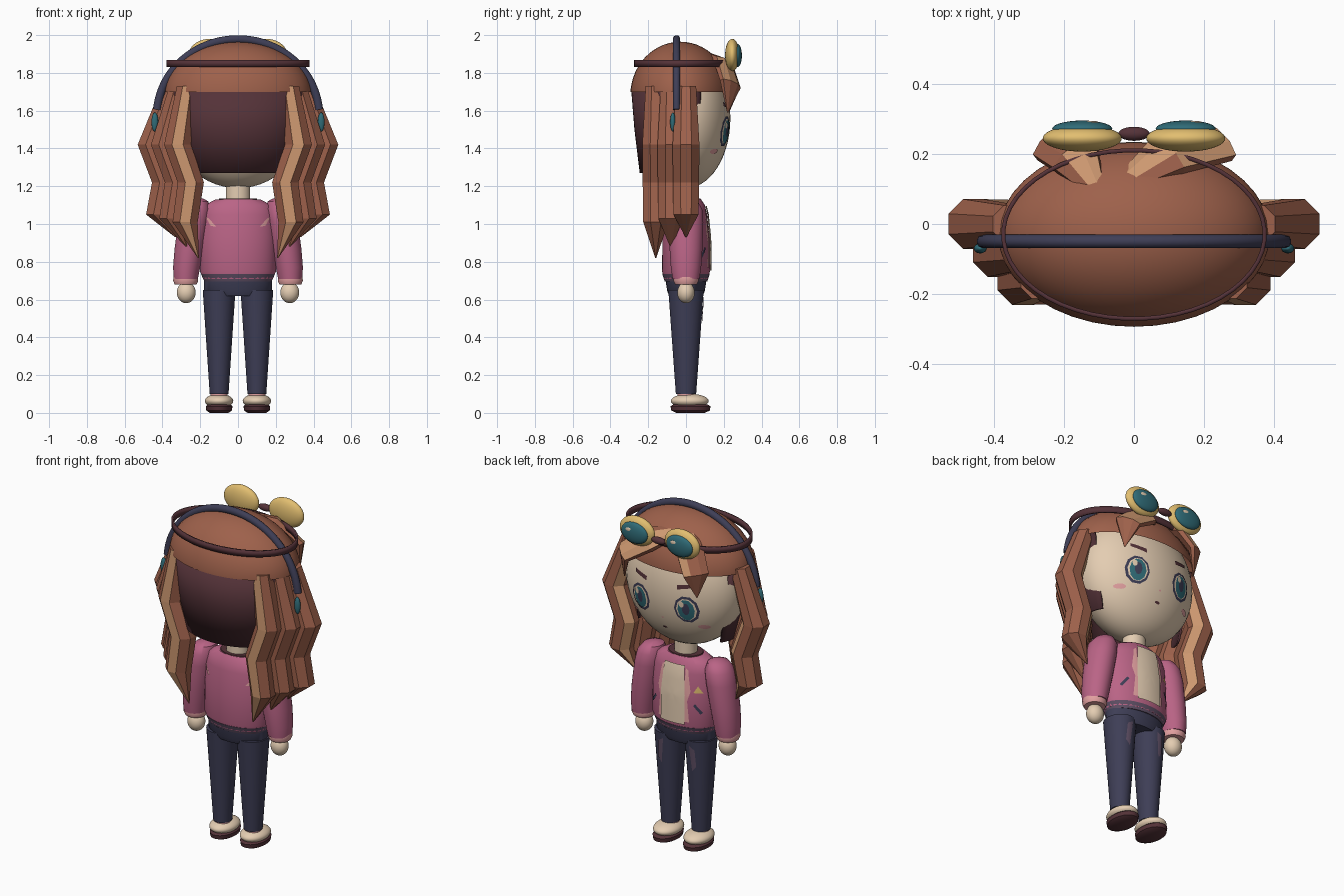
import bpy, bmesh, math
from mathutils import Vector

if "Cube" in bpy.data.objects:
    bpy.data.objects.remove(bpy.data.objects["Cube"])


def material(name, *rgb):
    lin = [((c / 255 + 0.055) / 1.055) ** 2.4 for c in rgb] + [1]
    m = bpy.data.materials.new(name)
    m.use_nodes = True
    m.diffuse_color = lin
    m.node_tree.nodes["Principled BSDF"].inputs["Base Color"].default_value = lin
    return m


SKIN = material("cream skin", 228, 205, 178)
HAIR = material("chestnut", 158, 97, 75)
STREAK = material("light streak", 205, 152, 112)
MAROON = material("dark maroon", 84, 50, 56)
PINK = material("jacket pink", 186, 100, 134)
PALE = material("pale pink", 226, 160, 160)
NAVY = material("navy", 62, 62, 86)
TEAL = material("teal", 48, 108, 120)
GOLD = material("gold", 226, 190, 112)
PLUM = material("dusty plum", 96, 80, 102)


def finish(name, bm, mats, smooth=True):
    me = bpy.data.meshes.new(name)
    bm.to_mesh(me)
    bm.free()
    for m in mats:
        me.materials.append(m)
    ob = bpy.data.objects.new(name, me)
    bpy.context.collection.objects.link(ob)
    if smooth:
        bpy.ops.object.select_all(action='DESELECT')
        bpy.context.view_layer.objects.active = ob
        ob.select_set(True)
        bpy.ops.object.shade_smooth_by_angle(angle=math.radians(40))
    return ob


def skin_rings(name, rings, mats, smooth=True, stripe=None, caps=True):
    """Bridge rings of points; faces turned to the stripe direction get the second material."""
    bm = bmesh.new()
    rows = [[bm.verts.new(p) for p in r] for r in rings]
    n = len(rows[0])
    for a, b in zip(rows, rows[1:]):
        for i in range(n):
            bm.faces.new((a[i], a[(i + 1) % n], b[(i + 1) % n], b[i]))
    if caps:
        bm.faces.new(rows[0])
        bm.faces.new(rows[-1])
    bmesh.ops.recalc_face_normals(bm, faces=bm.faces)
    if stripe:
        for f in bm.faces:
            f.material_index = int(f.normal.dot(Vector(stripe).normalized()) > 0.86)
    return finish(name, bm, mats, smooth)


def loft(name, sections, mats, n=32, **kw):
    """Horizontal ellipses given as x, y, z, rx, ry."""
    ang = [(i + 0.5) * math.tau / n for i in range(n)]
    rings = [[(x + rx * math.cos(a), y + ry * math.sin(a), z) for a in ang]
             for x, y, z, rx, ry in sections]
    return skin_rings(name, rings, mats, **kw)


def sweep(name, path, widths, thick, refs, mats, n=8, **kw):
    path = [Vector(p) for p in path]
    rings = []
    for i, p in enumerate(path):
        t = (path[min(i + 1, len(path) - 1)] - path[max(i - 1, 0)]).normalized()
        u = t.cross(Vector(refs[i])).normalized()
        v = u.cross(t)
        ang = [(k + 0.5) * math.tau / n for k in range(n)]
        rings.append([p + u * widths[i] * math.cos(a) + v * thick[i] * math.sin(a) for a in ang])
    return skin_rings(name, rings, mats, **kw)


def ball(name, loc, radii, mat, cut=None):
    bm = bmesh.new()
    bmesh.ops.create_uvsphere(bm, u_segments=40, v_segments=28, radius=1)
    for v in bm.verts:
        v.co = [c + r * o for c, r, o in zip(loc, radii, v.co)]
    if cut is not None:
        geom = bm.verts[:] + bm.edges[:] + bm.faces[:]
        bmesh.ops.bisect_plane(bm, geom=geom, plane_co=(0, 0, cut), plane_no=(0, 0, 1), clear_inner=True)
    return finish(name, bm, [mat])


def face_y(x, z):
    return 0.235 * math.sqrt(max(0.02, 1 - (x / 0.36) ** 2 - ((z - 1.56) / 0.37) ** 2))


TORSO = [(0.71, 0.185, 0.118), (0.75, 0.202, 0.127), (0.92, 0.2, 0.125),
         (1.05, 0.192, 0.112), (1.1, 0.175, 0.1), (1.13, 0.12, 0.08)]


def torso_y(x, z):
    for (z0, a0, b0), (z1, a1, b1) in zip(TORSO, TORSO[1:]):
        if z <= z1:
            f = (z - z0) / (z1 - z0)
            return (b0 + (b1 - b0) * f) * math.sqrt(max(0, 1 - (x / (a0 + (a1 - a0) * f)) ** 2))
    return 0.08


def leg_y(x, z):
    r = 0.05 + 0.037 * (z - 0.1) / 0.55
    return r * 1.08 * math.sqrt(max(0.05, 1 - ((abs(x) - 0.1) / r) ** 2))


def decal(name, outline, surf, mat, lift=0.004, side=1):
    """Thin patch laid on a surface."""
    pts = [Vector(a).lerp(Vector(b), k / 4) for a, b in zip(outline, outline[1:] + outline[:1])
           for k in range(4)]
    mid = sum(pts, Vector((0, 0))) / len(pts)
    bm = bmesh.new()
    put = lambda q: bm.verts.new((q.x, side * (surf(q.x, q.y) + lift), q.y))
    centre = put(mid)
    rows = [[put(mid.lerp(p, s / 4)) for p in pts] for s in range(1, 5)]
    n = len(pts)
    for i in range(n):
        j = (i + 1) % n
        bm.faces.new((centre, rows[0][i], rows[0][j]))
        for a, b in zip(rows, rows[1:]):
            bm.faces.new((a[i], b[i], b[j], a[j]))
    bm.normal_update()
    if sum(f.normal.y for f in bm.faces) * side < 0:
        bmesh.ops.reverse_faces(bm, faces=bm.faces)
    return finish(name, bm, [mat])


def oval(x, z, a, b, n=10):
    return [(x + a * math.cos(k * math.tau / n), z + b * math.sin(k * math.tau / n)) for k in range(n)]


# Head, neck and hair cap
ball("head", (0, 0, 1.56), (0.36, 0.235, 0.37), SKIN)
loft("neck", [(0, 0, 1.1, 0.065, 0.06), (0, 0, 1.24, 0.065, 0.06)], [SKIN])
ball("hair_cap", (0, -0.03, 1.68), (0.39, 0.265, 0.285), HAIR, cut=1.7)

# Back hair: open tapered shell around the rear
bm = bmesh.new()
rows = []
for z, rx, ry in ((1.71, 0.375, 0.26), (1.5, 0.345, 0.243), (1.27, 0.3, 0.215)):
    arc = [math.radians(155 + 230 * k / 32) for k in range(33)]
    rows.append([bm.verts.new((rx * math.cos(a), -0.03 + ry * math.sin(a), z)) for a in arc])
for a, b in zip(rows, rows[1:]):
    for i in range(32):
        bm.faces.new((a[i], b[i], b[i + 1], a[i + 1]))
shell = finish("back_hair", bm, [MAROON])
shell.modifiers.new("thickness", 'SOLIDIFY').thickness = 0.012

# Zigzag side locks, three to a side
for s, side in ((1, "left"), (-1, "right")):
    for k in range(3):
        out = 2 - k
        xs = [0.27 + 0.04 * out, 0.32 + 0.07 * out, 0.25 + 0.068 * out, 0.28 + 0.07 * out, 0.21 + 0.06 * out]
        zs = [1.73, 1.42, 1.22, 1.05 - 0.02 * k, 0.93 - 0.055 * k]
        rs = [0.058, 0.077, 0.075, 0.072, 0.003]
        stripe = [(-s, 1, 0), None, (0, -1, 0)][k]
        loft(f"{side}_lock_{k + 1}", [(s * x, -0.08 * k, z, r, r) for x, z, r in zip(xs, zs, rs)],
             [HAIR, STREAK], n=8, smooth=False, stripe=stripe)

# Swept fringe from an off-centre parting
for side, path in (("right", [(-0.09, 0.07, 1.91), (-0.17, 0.2, 1.83), (-0.23, 0.235, 1.73), (-0.23, 0.225, 1.59)]),
                   ("left", [(-0.08, 0.08, 1.91), (0.1, 0.2, 1.84), (0.24, 0.235, 1.74), (0.25, 0.22, 1.59)])):
    refs = [Vector(p) - Vector((0, -0.05, 1.65)) for p in path]
    sweep(f"{side}_fringe", path, [0.015, 0.08, 0.075, 0.003], [0.012, 0.035, 0.03, 0.003], refs,
          [HAIR, STREAK], smooth=False, stripe=(0.05, 0.75, 0.8))

# Goggles and strap
strap = loft("goggle_strap", [(0, -0.03, z, 0.38, 0.247) for z in (1.832, 1.868)], [MAROON], n=48, caps=False)
strap.modifiers.new("thickness", 'SOLIDIFY').thickness = 0.012
ball("goggle_bridge", (0, 0.258, 1.88), (0.045, 0.02, 0.02), MAROON)
for s, side in ((1, "left"), (-1, "right")):
    ball(f"{side}_goggle_rim", (s * 0.148, 0.245, 1.895), (0.113, 0.038, 0.085), GOLD)
    ball(f"{side}_goggle_lens", (s * 0.148, 0.272, 1.892), (0.086, 0.024, 0.062), TEAL)
    ball(f"{side}_lens_glint", (s * 0.148 + 0.025, 0.291, 1.912), (0.022, 0.004, 0.012), SKIN)

# Headphone arc and ear pads
arc = [math.radians(5 + 170 * k / 40) for k in range(41)]
sweep("headphone_arc", [(0.43 * math.cos(a), -0.05, 1.57 + 0.408 * math.sin(a)) for a in arc],
      [0.022] * 41, [0.02] * 41, [(0, 1, 0)] * 41, [NAVY], n=12)

for s, side in ((1, "left"), (-1, "right")):
    ball(f"{side}_ear_pad", (s * 0.44, -0.07, 1.54), (0.018, 0.014, 0.05), TEAL)
    # Face details
    e = s * 0.15
    for part, x, z, a, b, m, lift in (
            ("eye_outline", e, 1.49, 0.07, 0.082, NAVY, 0.003), ("eye_white", e, 1.49, 0.057, 0.068, SKIN, 0.005),
            ("iris", e, 1.488, 0.047, 0.064, TEAL, 0.007), ("pupil", e, 1.495, 0.021, 0.036, NAVY, 0.009),
            ("eye_glint", e + 0.022, 1.522, 0.014, 0.018, SKIN, 0.0095),
            ("cheek", s * 0.225, 1.385, 0.03, 0.014, PALE, 0.004)):
        decal(f"{side}_{part}", oval(x, z, a, b), face_y, m, lift)
    decal(f"{side}_brow", [(s * 0.1, 1.605), (s * 0.19, 1.625), (s * 0.19, 1.645), (s * 0.1, 1.63)], face_y, MAROON)

    # Sleeves, cuffs and hands
    loft(f"{side}_sleeve", [(s * x, 0, z, r, r * 1.12) for x, z, r in (
        (0.205, 1.135, 0.02), (0.212, 1.12, 0.055), (0.222, 1.08, 0.077), (0.235, 1.01, 0.082),
        (0.258, 0.87, 0.078), (0.272, 0.77, 0.072), (0.276, 0.71, 0.064))], [PINK])
    loft(f"{side}_cuff", [(s * 0.277, 0, z, r, r) for z, r in ((0.72, 0.064), (0.7, 0.067), (0.68, 0.058))], [PALE])
    ball(f"{side}_hand", (s * 0.274, 0, 0.637), (0.05, 0.046, 0.056), SKIN)

    # Legs, ankles and shoes
    loft(f"{side}_trouser_leg", [(s * 0.1, 0, z, r, r * 1.08) for z, r in ((0.1, 0.05), (0.65, 0.087))], [NAVY])
    loft(f"{side}_sock", [(s * 0.1, 0, z, 0.045, 0.045) for z in (0.07, 0.115)], [PALE])
    ball(f"{side}_shoe", (s * 0.1, 0.02, 0.063), (0.075, 0.1, 0.038), SKIN)
    loft(f"{side}_sole", [(s * 0.1, 0.024, z, r, r * 1.5) for z, r in ((0, 0.05), (0.012, 0.068), (0.035, 0.071),
                                                                     (0.045, 0.06))], [MAROON])
    decal(f"{side}_trouser_patch", [(s * 0.085, 0.62), (s * 0.12, 0.6), (s * 0.125, 0.5), (s * 0.1, 0.47)],
          leg_y, PLUM)

    # Jacket trim
    decal(f"{side}_lapel", [(s * 0.07, 1.08), (s * 0.085, 1.07), (s * 0.105, 0.95), (s * 0.085, 0.88),
                            (s * 0.1, 0.77), (s * 0.07, 0.77)], torso_y, PALE)
    decal(f"{side}_pocket", [(s * 0.12, 0.87), (s * 0.13, 0.88), (s * 0.165, 0.83), (s * 0.155, 0.82)], torso_y, NAVY)
    decal(f"{side}_back_mark", [(s * 0.17, 1.035), (s * 0.155, 1.03), (s * 0.115, 0.985), (s * 0.145, 0.99)],
          torso_y, PALE, side=-1)

decal("nose", oval(0, 1.41, 0.007, 0.005), face_y, PALE)
decal("mouth", oval(0, 1.345, 0.016, 0.007), face_y, MAROON)

# Torso, shirt panel, collar and hips
loft("jacket", [(0, 0, z, rx, ry) for z, rx, ry in TORSO], [PINK], n=48)
decal("shirt_panel", [(-0.078, 0.755), (0.078, 0.755), (0.078, 0.93), (0.065, 1.095), (-0.065, 1.095),
                      (-0.078, 0.93)], torso_y, SKIN, lift=0.009)
decal("badge", [(-0.165, 0.945), (-0.12, 0.945), (-0.14, 0.985)], torso_y, GOLD)
loft("collar", [(0, 0, 1.115, 0.11, 0.085), (0, 0, 1.135, 0.1, 0.078)], [MAROON])
loft("jacket_hem", [(0, 0, 0.695, 0.178, 0.113), (0, 0, 0.735, 0.197, 0.126)], [PLUM])
loft("hips", [(0, 0, 0.62, 0.15, 0.09), (0, 0, 0.645, 0.18, 0.1), (0, 0, 0.71, 0.18, 0.11)], [NAVY])
